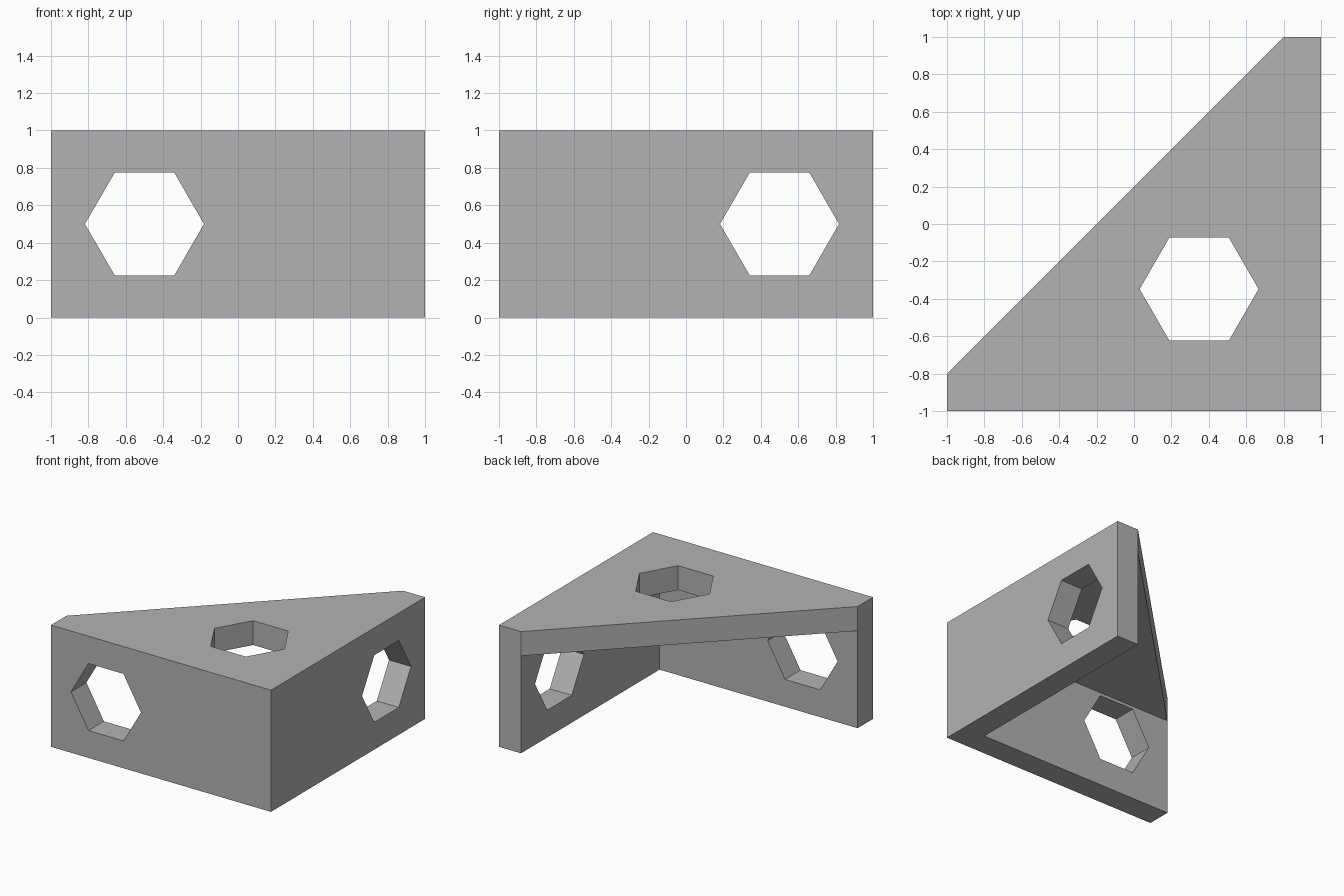
import bpy
import bmesh
from math import pi
from mathutils import Matrix, Vector

if "Cube" in bpy.data.objects:
    bpy.data.objects.remove(bpy.data.objects["Cube"], do_unlink=True)

THICK = 0.2
HOLE_RADIUS = 0.318

grey = bpy.data.materials.new("plain grey")
grey.use_nodes = True
colour = (0.45, 0.45, 0.45, 1)
grey.diffuse_color = colour
grey.node_tree.nodes["Principled BSDF"].inputs["Base Color"].default_value = colour


def make_object(name, bm):
    bmesh.ops.recalc_face_normals(bm, faces=bm.faces)
    mesh = bpy.data.meshes.new(name)
    bm.to_mesh(mesh)
    bm.free()
    mesh.materials.append(grey)
    obj = bpy.data.objects.new(name, mesh)
    bpy.context.collection.objects.link(obj)
    return obj


def prism(name, outline, bottom, top):
    bm = bmesh.new()
    face = bm.faces.new([bm.verts.new((x, y, bottom)) for x, y in outline])
    grown = bmesh.ops.extrude_face_region(bm, geom=[face])["geom"]
    verts = [v for v in grown if isinstance(v, bmesh.types.BMVert)]
    bmesh.ops.translate(bm, verts=verts, vec=(0, 0, top - bottom))
    return make_object(name, bm)


def hex_cutter(name, centre, rotation):
    bm = bmesh.new()
    bmesh.ops.create_cone(bm, cap_ends=True, segments=6, radius1=HOLE_RADIUS,
                          radius2=HOLE_RADIUS, depth=2 * THICK)
    # Put two corners on the local x axis
    first = bm.verts[:][0].co
    turn = Matrix.Rotation(-Vector((first.x, first.y)).angle_signed(Vector((1, 0))), 4, "Z")
    if abs((turn @ first).y) > 0.001:
        turn.invert()
    bmesh.ops.transform(bm, verts=bm.verts,
                        matrix=Matrix.Translation(centre) @ rotation @ turn)
    return make_object(name, bm)


# Corner bracket body with blunt ends on its diagonal
bracket = prism("corner_bracket",
                [(-1, -1), (1, -1), (1, 1), (1 - THICK, 1), (-1, THICK - 1)], 0, 1)

# Hollow that leaves two walls and a top plate
inner = 1 - THICK
hollow = prism("hollow_cutter",
               [(-2, -inner), (inner, -inner), (inner, 2), (-2, 2)], -1, inner)

# Hexagonal holes in the front wall, side wall and top plate
upright = Matrix.Rotation(pi / 2, 4, "X")
sideways = Matrix.Rotation(pi / 2, 4, "Z") @ upright
cutters = [
    hollow,
    hex_cutter("front_hole_cutter", (-0.5, -0.9, 0.5), upright),
    hex_cutter("side_hole_cutter", (0.9, 0.5, 0.5), sideways),
    hex_cutter("top_hole_cutter", (0.348, -0.348, 0.9), Matrix.Identity(4)),
]

bpy.context.view_layer.objects.active = bracket
for cutter in cutters:
    cutter.hide_render = True
    cut = bracket.modifiers.new(cutter.name, "BOOLEAN")
    cut.operation = "DIFFERENCE"
    cut.solver = "EXACT"
    cut.object = cutter
    bpy.ops.object.modifier_apply(modifier=cut.name)
    bpy.data.objects.remove(cutter, do_unlink=True)
